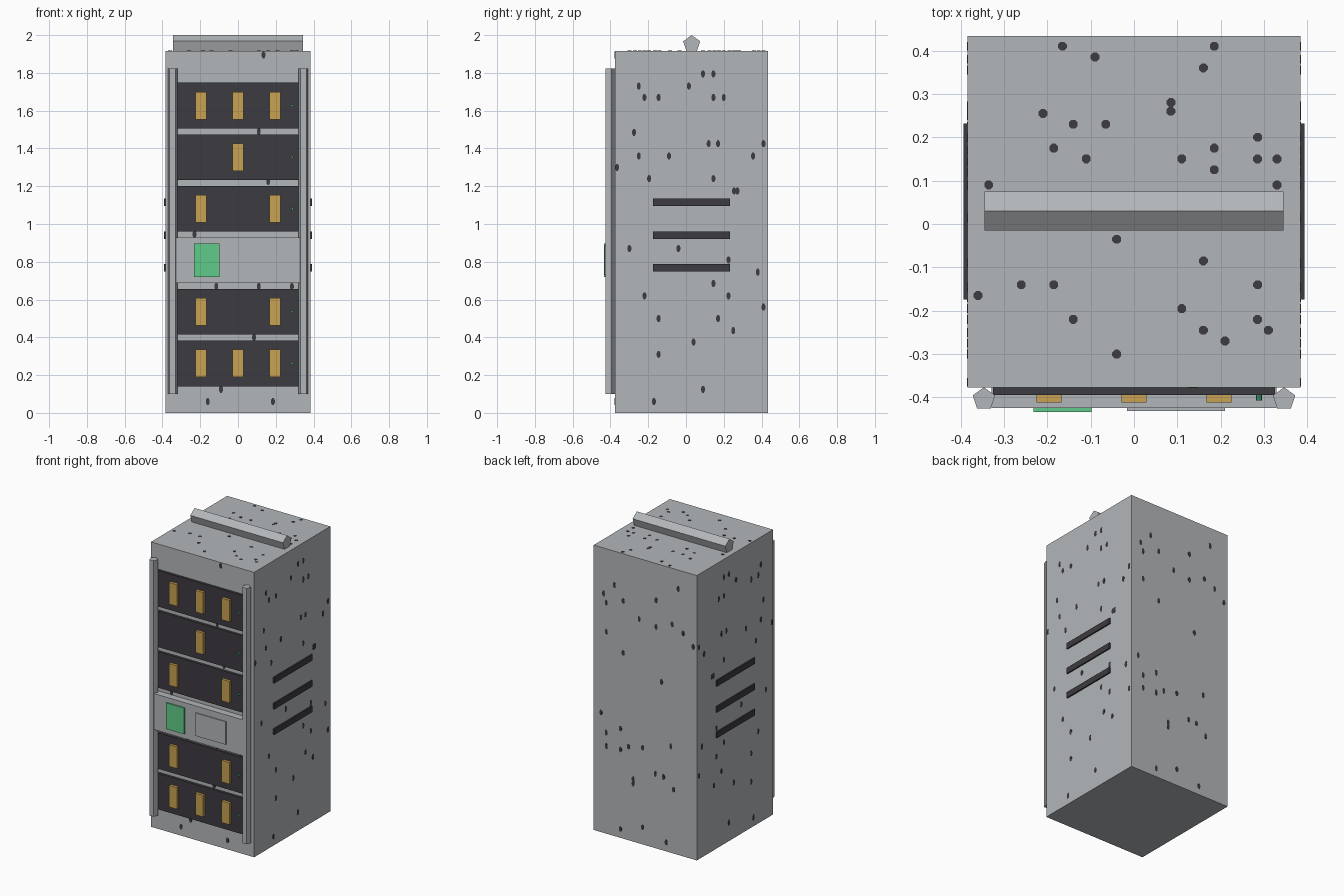
import bpy, bmesh, math
from mathutils import Vector

def material(name, r, g, b):
    m = bpy.data.materials.new(name)
    m.diffuse_color = (r, g, b, 1)
    return m

GREY = material("cabinet grey", 0.45, 0.47, 0.49)
DARK = material("charcoal", 0.046, 0.043, 0.052)
GOLD = material("amber", 0.58, 0.36, 0.085)
GREEN = material("screen green", 0.12, 0.60, 0.25)
LED = material("indicator green", 0.06, 0.42, 0.19)

FRONT, BACK, SIDE, TOP = -0.377, 0.433, 0.384, 1.917

def finish(name, bm, mat):
    bmesh.ops.recalc_face_normals(bm, faces=bm.faces)
    me = bpy.data.meshes.new(name)
    bm.to_mesh(me)
    bm.free()
    me.materials.append(mat)
    ob = bpy.data.objects.new(name, me)
    bpy.context.collection.objects.link(ob)
    return ob

def add_prism(bm, pts, axis, lo, hi):
    """Extrude a 2D outline along axis; outline is given in the other two axes in order."""
    def place(p, t):
        c = list(p)
        c.insert("xyz".index(axis), t)
        return bm.verts.new(c)
    a = [place(p, lo) for p in pts]
    b = [place(p, hi) for p in pts]
    bm.faces.new(a)
    bm.faces.new(b)
    for i in range(len(pts)):
        j = (i + 1) % len(pts)
        bm.faces.new((a[i], a[j], b[j], b[i]))

def prism(name, pts, axis, lo, hi, mat):
    bm = bmesh.new()
    add_prism(bm, pts, axis, lo, hi)
    return finish(name, bm, mat)

def box(name, x, y, z, mat):
    return prism(name, [(x[0], y[0]), (x[1], y[0]), (x[1], y[1]), (x[0], y[1])],
                 "z", z[0], z[1], mat)

def ngon(cu, cv, ru, rv, n, start=math.pi / 2):
    return [(cu + ru * math.cos(start + 2 * math.pi * i / n),
             cv + rv * math.sin(start + 2 * math.pi * i / n)) for i in range(n)]

# cabinet body
box("cabinet_body", (-SIDE, SIDE), (FRONT, BACK), (0, TOP), GREY)

# five-sided bar on the roof and five-sided rails on the front
prism("roof_bar", ngon(0.03, 1.953, 0.047, 0.047, 5), "x", -0.345, 0.345, GREY)
for s in (-1, 1):
    prism("front_rail", ngon(s * 0.346, -0.4035, 0.027, 0.027, 5), "z", 0.1, 1.822, GREY)

# drawers with amber modules and an indicator; slot 3 holds the control panel
modules = {0: (-1, 0, 1), 1: (-1, 1), 3: (-1, 1), 4: (0,), 5: (-1, 0, 1)}
for slot, columns in modules.items():
    z = 0.262 + 0.273 * slot
    box("drawer", (-0.325, 0.325), (-0.394, FRONT), (z - 0.121, z + 0.121), DARK)
    for c in columns:
        x = c * 0.196
        box("module", (x - 0.029, x + 0.029), (-0.412, -0.394), (z - 0.073, z + 0.073), GOLD)
    prism("indicator", ngon(0.288, z, 0.007, 0.007, 8), "y", -0.407, -0.394, LED)

# control panel, screen and cover plate
box("control_panel", (-0.329, 0.329), (-0.424, FRONT), (0.687, 0.929), GREY)
box("screen", (-0.232, -0.098), (-0.433, -0.424), (0.72, 0.896), GREEN)
box("cover_plate", (-0.016, 0.21), (-0.431, -0.424), (0.731, 0.885), GREY)

# side vents
for s in (-1, 1):
    for z in (0.768, 0.94, 1.115):
        box("side_vent", sorted((s * SIDE, s * 0.393)), (-0.174, 0.232),
            (z - 0.02, z + 0.02), DARK)

# dark specks: (u, v) spots on each face of the cabinet
side_spots = [
    (-.25, 1.73), (-.22, 1.67), (-.145, 1.67), (.015, 1.73), (.09, 1.795), (.145, 1.795),
    (.145, 1.67), (.2, 1.67), (-.275, 1.485), (-.25, 1.36), (-.09, 1.36), (.12, 1.425),
    (.17, 1.425), (.41, 1.425), (.355, 1.36), (-.365, 1.3), (-.195, 1.24), (.145, 1.24),
    (.255, 1.175), (.272, 1.175), (-.3, .87), (-.04, .87), (.225, .81), (.38, .745),
    (-.22, .62), (.145, .685), (.225, .62), (-.145, .5), (.17, .5), (.41, .56),
    (.25, .435), (.04, .375), (-.145, .31), (.09, .125), (-.17, .06)]
front_spots = [
    (.135, 1.895), (.11, 1.49), (.16, 1.225), (-.23, .945), (-.115, .67), (.11, .67),
    (.285, .67), (.085, .4), (-.09, .125), (-.16, .06), (.185, .06)]
back_spots = [
    (.31, 1.61), (.29, 1.555), (.23, 1.69), (.165, 1.6), (.165, 1.25), (.29, 1.36),
    (.045, 1.51), (-.08, 1.67), (-.08, 1.49), (-.245, 1.79), (-.2, 1.54), (-.28, 1.5),
    (-.12, 1.13), (-.355, 1.43), (.33, .805), (.29, .68), (.29, .59), (.185, .735),
    (.185, .595), (.125, .63), (.09, .42), (.09, .39), (-.075, .5), (-.135, .495),
    (-.21, .43), (.02, .65), (.185, .06), (.02, .115), (-.155, .06), (-.19, .715)]
top_spots = [
    (-.165, .41), (.185, .41), (-.09, .385), (.16, .36), (.085, .28), (.085, .26),
    (-.21, .255), (-.14, .23), (-.065, .23), (.285, .2), (-.185, .175), (.185, .175),
    (-.11, .15), (.11, .15), (.285, .15), (.33, .15), (.185, .125), (-.335, .09),
    (.33, .09), (-.04, -.035), (.16, -.085), (-.26, -.14), (-.185, -.14), (.285, -.14),
    (-.36, -.165), (.11, -.195), (-.14, -.22), (.285, -.22), (.16, -.245), (.31, -.245),
    (.21, -.27), (-.04, -.3)]

def specks(name, spots, axis, level, rv):
    bm = bmesh.new()
    for u, v in spots:
        add_prism(bm, ngon(u, v, 0.011, rv, 8, math.pi / 8), axis, level - 0.001, level + 0.001)
    finish(name, bm, DARK)

specks("right_specks", side_spots, "x", SIDE, 0.02)
specks("left_specks", side_spots, "x", -SIDE, 0.02)
specks("front_specks", front_spots, "y", FRONT, 0.02)
specks("back_specks", back_spots, "y", BACK, 0.02)
specks("roof_specks", top_spots, "z", TOP, 0.011)
